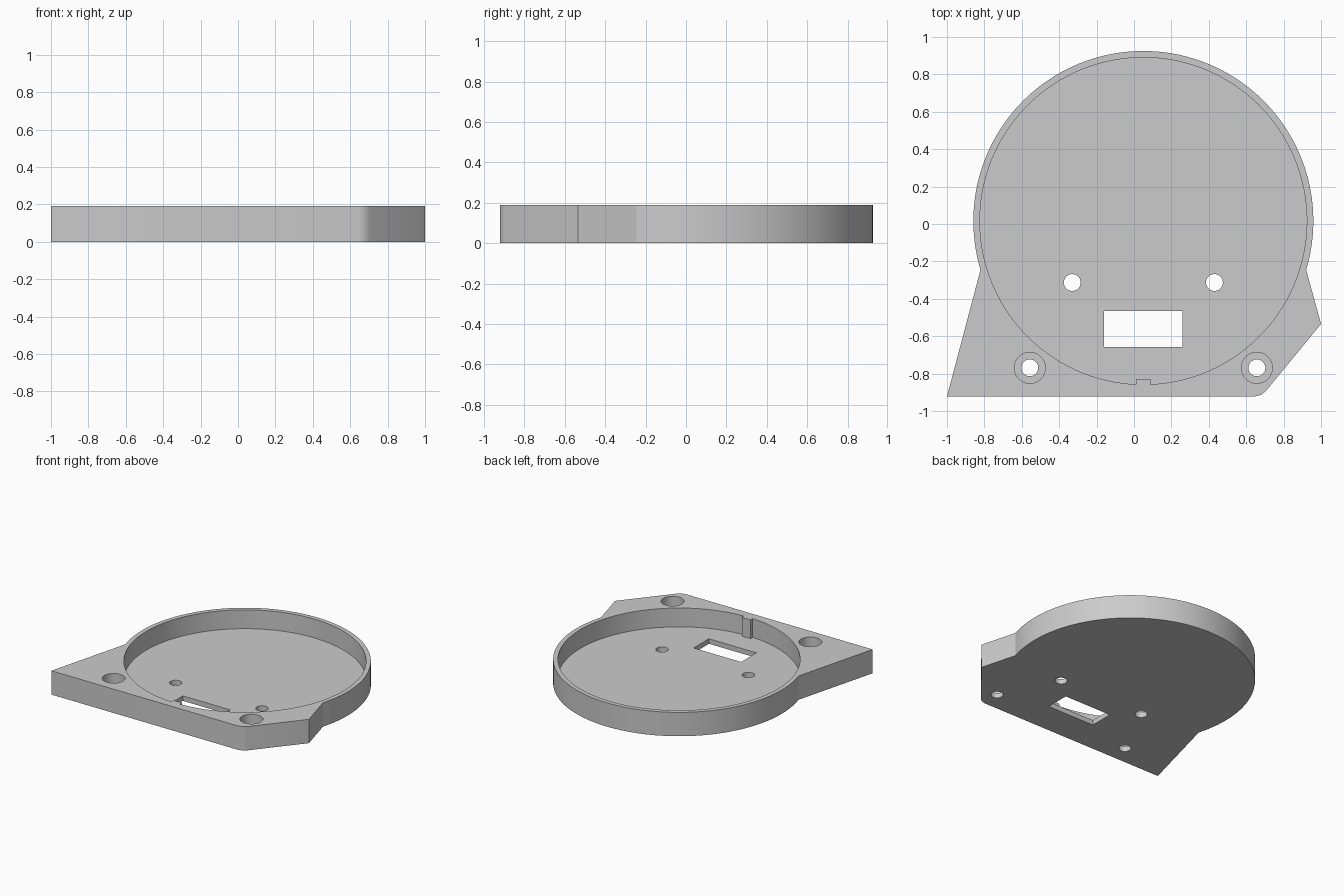
import bpy, bmesh, math

cube = bpy.data.objects.get("Cube")
if cube:
    bpy.data.objects.remove(cube, do_unlink=True)

HEIGHT, FLOOR = 0.19, 0.04
CX, CY = 0.05, 0.016
OUTER, INNER = 0.909, 0.874

grey = bpy.data.materials.new("light grey")
grey.use_nodes = True
colour = (0.6, 0.6, 0.6, 1)
grey.diffuse_color = colour
grey.node_tree.nodes["Principled BSDF"].inputs["Base Color"].default_value = colour


def arc(cx, cy, r, start, end, steps):
    """Points along an arc, both ends included."""
    angles = [start + (end - start) * i / steps for i in range(steps + 1)]
    return [(cx + r * math.cos(a), cy + r * math.sin(a)) for a in angles]


def circle(cx, cy, r, steps=48):
    return arc(cx, cy, r, 0, math.tau, steps)[:-1]


def prism(name, outline, z0, z1):
    """Extrude a counter-clockwise outline from z0 to z1."""
    bm = bmesh.new()
    base = bm.faces.new([bm.verts.new((x, y, z0)) for x, y in outline])
    top = bmesh.ops.extrude_face_region(bm, geom=[base])["geom"]
    verts = [v for v in top if isinstance(v, bmesh.types.BMVert)]
    bmesh.ops.translate(bm, verts=verts, vec=(0, 0, z1 - z0))
    bmesh.ops.recalc_face_normals(bm, faces=bm.faces)
    mesh = bpy.data.meshes.new(name)
    bm.to_mesh(mesh)
    bm.free()
    mesh.materials.append(grey)
    obj = bpy.data.objects.new(name, mesh)
    bpy.context.collection.objects.link(obj)
    return obj


def cut(target, name, outline, z0, z1):
    """Subtract a prism from the target and discard the cutter."""
    cutter = prism(name, outline, z0, z1)
    cutter.hide_render = True
    mod = target.modifiers.new(name, "BOOLEAN")
    mod.operation = "DIFFERENCE"
    mod.solver = "EXACT"
    mod.object = cutter
    bpy.context.view_layer.objects.active = target
    bpy.ops.object.modifier_apply(modifier=name)
    bpy.data.objects.remove(cutter, do_unlink=True)


# Housing body: round rim running into an angular mounting foot
join = math.asin((-0.245 - CY) / OUTER)
outline = [(-1, -0.922), (0.645, -0.922), (0.68, -0.913), (0.705, -0.893), (1, -0.535)]
outline += arc(CX, CY, OUTER, join, math.pi - join, 96)
housing = prism("housing", outline, 0, HEIGHT)

# Round pocket, leaving a small locating tab at the front
half_tab = 0.038
tab = math.asin(half_tab / INNER)
pocket = arc(CX, CY, INNER, -math.pi / 2 + tab, 1.5 * math.pi - tab, 128)
pocket += [(CX - half_tab, -0.83), (CX + half_tab, -0.83)]
cut(housing, "pocket", pocket, FLOOR, HEIGHT + 0.1)

# Rectangular floor window
window = [(-0.16, -0.657), (0.258, -0.657), (0.258, -0.465), (-0.16, -0.465)]
cut(housing, "window", window, -0.1, 0.1)

# Floor holes and counterbored screw holes, paired about the pocket centre
for side in (-1, 1):
    cut(housing, "floor_hole", circle(CX + side * 0.38, -0.313, 0.045), -0.1, 0.1)
    x = CX + side * 0.607
    cut(housing, "counterbore", circle(x, -0.769, 0.083), FLOOR, HEIGHT + 0.1)
    cut(housing, "screw_hole", circle(x, -0.769, 0.045), -0.1, 0.1)

# Smooth curved walls, crisp edges
bpy.ops.object.select_all(action="DESELECT")
housing.select_set(True)
bpy.context.view_layer.objects.active = housing
bpy.ops.object.shade_smooth_by_angle(angle=math.radians(30))
